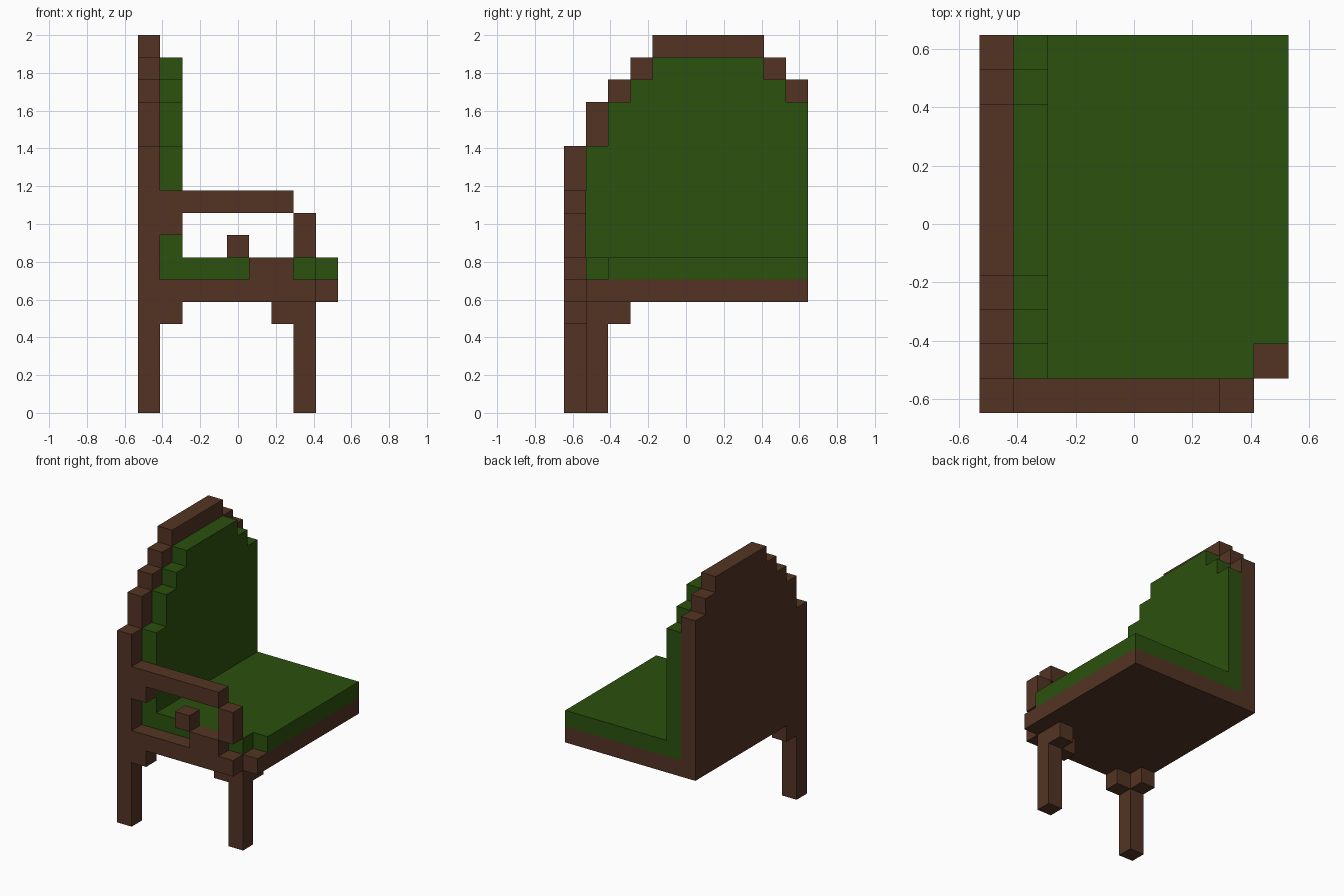
import bpy
import bmesh
from mathutils import Vector

cube = bpy.data.objects.get("Cube")
if cube:
    bpy.data.objects.remove(cube, do_unlink=True)

U = 2 / 17                       # grid unit: the seat is 9 x 11 x 17 units
ORIGIN = Vector((4.5, 5.5, 0))


def material(name, rgb):
    m = bpy.data.materials.new(name)
    m.use_nodes = True
    m.diffuse_color = (*rgb, 1)
    bsdf = m.node_tree.nodes["Principled BSDF"]
    bsdf.inputs["Base Color"].default_value = (*rgb, 1)
    bsdf.inputs["Roughness"].default_value = 0.9
    return m


WOOD = material("brown wood", (0.0865, 0.0343, 0.0176))
FABRIC = material("green fabric", (0.0242, 0.0823, 0.0044))


def prism(name, mat, outline, depth):
    """Extrude a closed outline (grid points) along the depth vector."""
    bm = bmesh.new()
    face = bm.faces.new([bm.verts.new((Vector(p) - ORIGIN) * U) for p in outline])
    new = bmesh.ops.extrude_face_region(bm, geom=[face], use_keep_orig=True)["geom"]
    verts = [g for g in new if isinstance(g, bmesh.types.BMVert)]
    bmesh.ops.translate(bm, verts=verts, vec=Vector(depth) * U)
    bmesh.ops.recalc_face_normals(bm, faces=bm.faces)
    mesh = bpy.data.meshes.new(name)
    bm.to_mesh(mesh)
    bm.free()
    mesh.materials.append(mat)
    ob = bpy.data.objects.new(name, mesh)
    bpy.context.collection.objects.link(ob)
    return ob


def box(name, mat, x, y, z):
    """Box from (start, end) grid ranges."""
    plan = [(x[0], y[0], z[0]), (x[1], y[0], z[0]), (x[1], y[1], z[0]), (x[0], y[1], z[0])]
    return prism(name, mat, plan, (0, 0, z[1] - z[0]))


def stepped_panel(name, mat, x, bottom, steps, y_end):
    """Upright panel one unit thick; steps are (start y, height) pairs."""
    pts = [(x, steps[0][0], bottom)]
    ends = [s[0] for s in steps[1:]] + [y_end]
    for (y0, z), y1 in zip(steps, ends):
        pts += [(x, y0, z), (x, y1, z)]
    pts.append((x, y_end, bottom))
    return prism(name, mat, pts, (1, 0, 0))


def notched_slab(name, mat, x0, y0, z):
    """Seat slab with one unit stepped out of its front corner."""
    plan = [(x0, y0), (8, y0), (8, y0 + 1), (9, y0 + 1), (9, 11), (x0, 11)]
    return prism(name, mat, [(x, y, z) for x, y in plan], (0, 0, 1))


# Backrest: wooden board and padded face with stepped arches
stepped_panel("back_board", WOOD, 0, 5,
              [(0, 12), (1, 14), (2, 15), (3, 16), (4, 17), (9, 16), (10, 15)], 11)
stepped_panel("back_cushion", FABRIC, 1, 6,
              [(1, 12), (2, 14), (3, 15), (4, 16), (9, 15), (10, 14)], 11)

# Seat
notched_slab("seat_frame", WOOD, 1, 0, 5)
notched_slab("seat_cushion", FABRIC, 2, 1, 6)

# Legs with corner brackets
for name, x, y, side in (("back_leg", 0, 0, 1), ("front_leg", 7, 1, -1)):
    box(name, WOOD, (x, x + 1), (y, y + 1), (0, 5))
    box(name + "_side_bracket", WOOD, (x + side, x + side + 1), (y, y + 1), (4, 5))
    box(name + "_inner_bracket", WOOD, (x, x + 1), (y + 1, y + 2), (4, 5))

# Armrest with its supports and carved details
box("armrest", WOOD, (1, 7), (0, 1), (9, 10))
box("armrest_back_bracket", WOOD, (1, 2), (0, 1), (8, 9))
box("armrest_front_post", WOOD, (7, 8), (0, 1), (7, 9))
box("armrest_lower_block", WOOD, (5, 7), (0, 1), (6, 7))
box("armrest_knob", WOOD, (4, 5), (0, 1), (7, 8))
